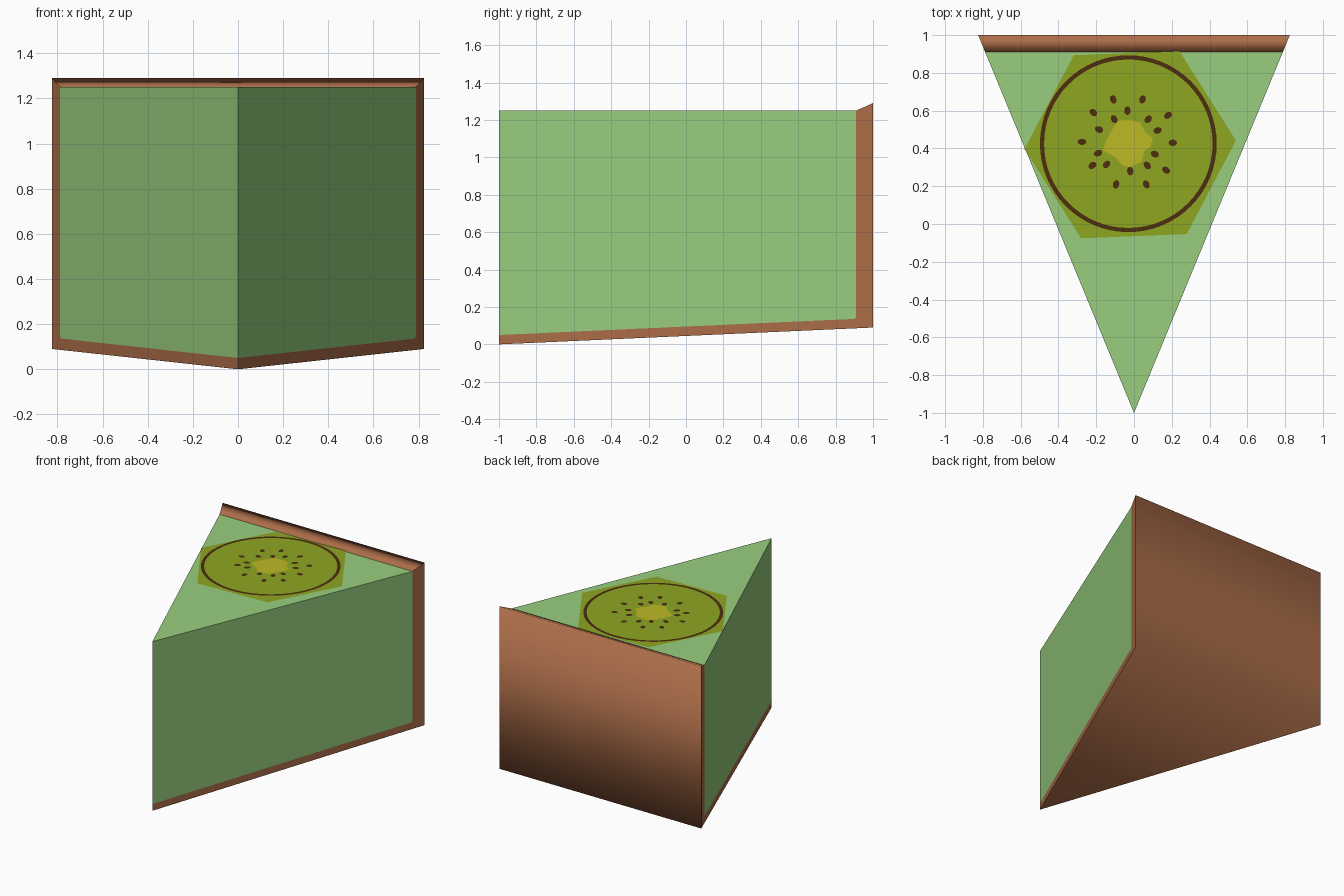
import bpy, bmesh, math

if "Cube" in bpy.data.objects:
    bpy.data.objects.remove(bpy.data.objects["Cube"])


def srgb(r, g, b):
    lin = [((c / 255 + 0.055) / 1.055) ** 2.4 if c > 10 else c / 255 / 12.92 for c in (r, g, b)]
    return (*lin, 1)


def material(name, rgb):
    m = bpy.data.materials.new(name)
    m.diffuse_color = srgb(*rgb)
    m.use_nodes = True
    m.node_tree.nodes["Principled BSDF"].inputs["Base Color"].default_value = m.diffuse_color
    return m


CRUST = material("crust_brown", (172, 109, 73))
LIME = material("lime_green", (153, 206, 127))
FLESH = material("kiwi_green", (141, 166, 33))
SEED = material("seed_brown", (77, 45, 15))
CORE = material("kiwi_yellow", (190, 186, 38))

TOP = 1.25          # height of the filling
HALF = 0.825        # half width at the back


def finish(bm, name, mat):
    bmesh.ops.recalc_face_normals(bm, faces=bm.faces)
    mesh = bpy.data.meshes.new(name)
    bm.to_mesh(mesh)
    bm.free()
    mesh.materials.append(mat)
    obj = bpy.data.objects.new(name, mesh)
    bpy.context.collection.objects.link(obj)


def wedge(name, profile, mat, smooth=False):
    """Side profile (y, z) spread sideways to the slice's triangle, which closes at y = -1."""
    bm = bmesh.new()
    left, right = [], []
    for y, z in profile:
        w = HALF * (y + 1) / 2
        left.append(bm.verts.new((-w, y, z)))
        right.append(bm.verts.new((w, y, z)) if w > 0 else left[-1])
    n = len(profile)
    for i in range(n):
        j = (i + 1) % n
        loop = list(dict.fromkeys((left[i], left[j], right[j], right[i])))
        if len(loop) > 2:
            bm.faces.new(loop).smooth = smooth
    # flat cut sides with sharp borders
    for side in (left, right):
        for e in bm.faces.new(side).edges:
            e.smooth = False
    finish(bm, name, mat)


def plate(name, outlines, z, mat):
    """Thin printed detail: flat faces just above the filling."""
    bm = bmesh.new()
    for pts in outlines:
        f = bm.faces.new([bm.verts.new((x, y, z)) for x, y in pts])
        f.normal_update()
        if f.normal.z < 0:
            f.normal_flip()
    mesh = bpy.data.meshes.new(name)
    bm.to_mesh(mesh)
    bm.free()
    mesh.materials.append(mat)
    bpy.context.collection.objects.link(bpy.data.objects.new(name, mesh))


def oval(cx, cy, rx, ry, n, turn=0.0):
    pts = []
    for i in range(n):
        a = 2 * math.pi * i / n
        u, v = rx * math.cos(a), ry * math.sin(a)
        pts.append((cx + u * math.cos(turn) - v * math.sin(turn),
                    cy + u * math.sin(turn) + v * math.cos(turn)))
    return pts


# L-shaped crust: sloping base and back wall with a raised rim
inner = [(0.91, 0.146), (0.90, 0.136), (-1, 0.05)]
wedge("crust", [(-1, 0), (1, 0.09), (1, 1.29), (0.91, TOP)] + inner, CRUST, smooth=True)

# filling block
wedge("filling", [(-1, TOP), (0.91, TOP)] + inner, LIME)

# six-sided kiwi slice
plate("kiwi_slice", [oval(-0.02, 0.42, 0.56, 0.56, 6, math.radians(2.3))], TOP + 0.003, FLESH)

# thin ring around the kiwi
outer, inside = (oval(-0.03, 0.425, r, r, 64) for r in (0.468, 0.446))
plate("kiwi_ring", [(outer[i - 1], outer[i], inside[i], inside[i - 1]) for i in range(64)],
      TOP + 0.005, SEED)

# pale core
plate("kiwi_core", [[(-0.09, .545), (-0.03, .55), (.03, .54), (.06, .485), (.10, .455), (.085, .405),
                     (.055, .385), (.04, .33), (-.02, .30), (-.06, .31), (-.10, .355),
                     (-.165, .39), (-.15, .44), (-.12, .49)]], TOP + 0.005, CORE)

# seeds, each pointing away from the core
seeds = [(-.11, .66), (.045, .66), (-.035, .60), (-.215, .59), (-.105, .555), (.075, .555),
         (.18, .575), (-.185, .50), (.125, .495), (-.275, .435), (.205, .43), (-.19, .375),
         (.11, .37), (-.22, .31), (-.145, .315), (.07, .31), (.17, .285), (-.02, .28),
         (-.095, .21), (.065, .21)]
plate("kiwi_seeds", [oval(x, y, 0.023, 0.017, 10, math.atan2(y - 0.435, x + 0.035))
                     for x, y in seeds], TOP + 0.007, SEED)
